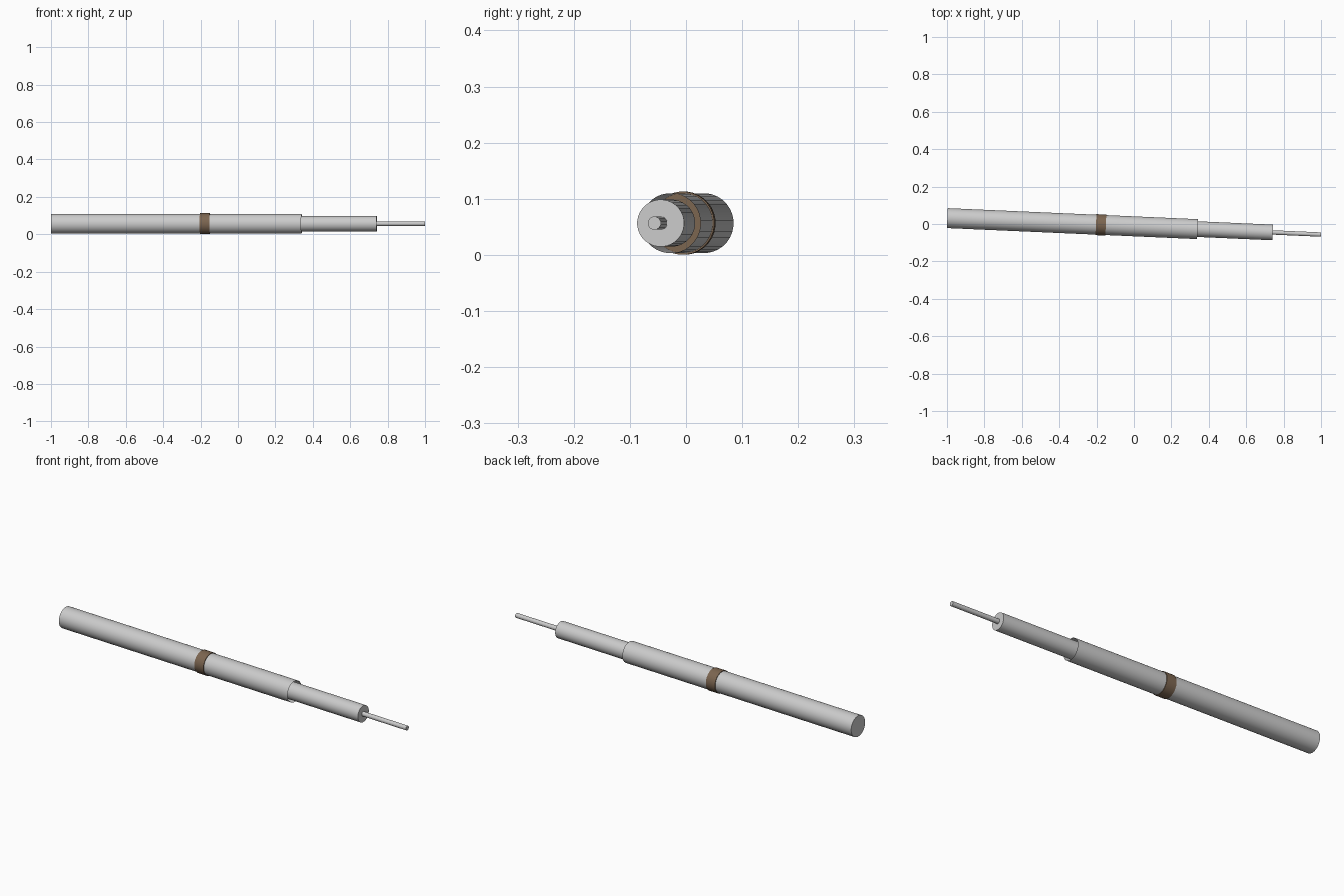
import bpy, bmesh, math
from mathutils import Vector, Matrix

if "Cube" in bpy.data.objects:
    bpy.data.objects.remove(bpy.data.objects["Cube"])

CENTRE_Z = 0.0565
SLOPE = -0.044

brown = bpy.data.materials.new("brown")
brown.diffuse_color = (0.20, 0.13, 0.08, 1)
brown.use_nodes = True
brown.node_tree.nodes["Principled BSDF"].inputs["Base Color"].default_value = brown.diffuse_color


def axis_point(x):
    return Vector((x, -0.0125 + SLOPE * x, CENTRE_Z))


def barrel(name, profile, sides=32, cap_start=True, cap_end=True, mat=None):
    """Lathe (x, radius) pairs around the slightly turned long axis."""
    turn = Matrix.Rotation(math.atan(SLOPE), 3, 'Z')
    bm = bmesh.new()
    rings = []
    for x, r in profile:
        ring = []
        for i in range(sides):
            a = 2 * math.pi * (i + 0.5) / sides
            offset = turn @ Vector((0, r * math.cos(a), r * math.sin(a)))
            ring.append(bm.verts.new(axis_point(x) + offset))
        rings.append(ring)
    for a, b in zip(rings, rings[1:]):
        for i in range(sides):
            j = (i + 1) % sides
            bm.faces.new((a[i], a[j], b[j], b[i]))
    if cap_start:
        bm.faces.new(rings[0][::-1])
    if cap_end:
        bm.faces.new(rings[-1])
    bmesh.ops.recalc_face_normals(bm, faces=bm.faces)
    mesh = bpy.data.meshes.new(name)
    bm.to_mesh(mesh)
    bm.free()
    ob = bpy.data.objects.new(name, mesh)
    bpy.context.collection.objects.link(ob)
    if mat:
        mesh.materials.append(mat)
    bpy.ops.object.select_all(action='DESELECT')
    ob.select_set(True)
    bpy.context.view_layer.objects.active = ob
    bpy.ops.object.shade_smooth_by_angle(angle=math.radians(50))
    return ob


# long rear handle
barrel("rear_handle", [(-0.998, 0.0535), (-0.20, 0.0535)])
# coloured band between the two handle sections
barrel("band", [(-0.203, 0.0565), (-0.15, 0.0565)], mat=brown)
# hollow front sleeve, open towards the tip
barrel("front_sleeve", [(-0.15, 0.0535), (0.34, 0.0535)],
       cap_start=False, cap_end=False)
# narrower rod emerging from the sleeve
barrel("inner_rod", [(0.30, 0.042), (0.742, 0.042)])
# thin tip
barrel("tip", [(0.74, 0.012), (0.9995, 0.012)], sides=12)
